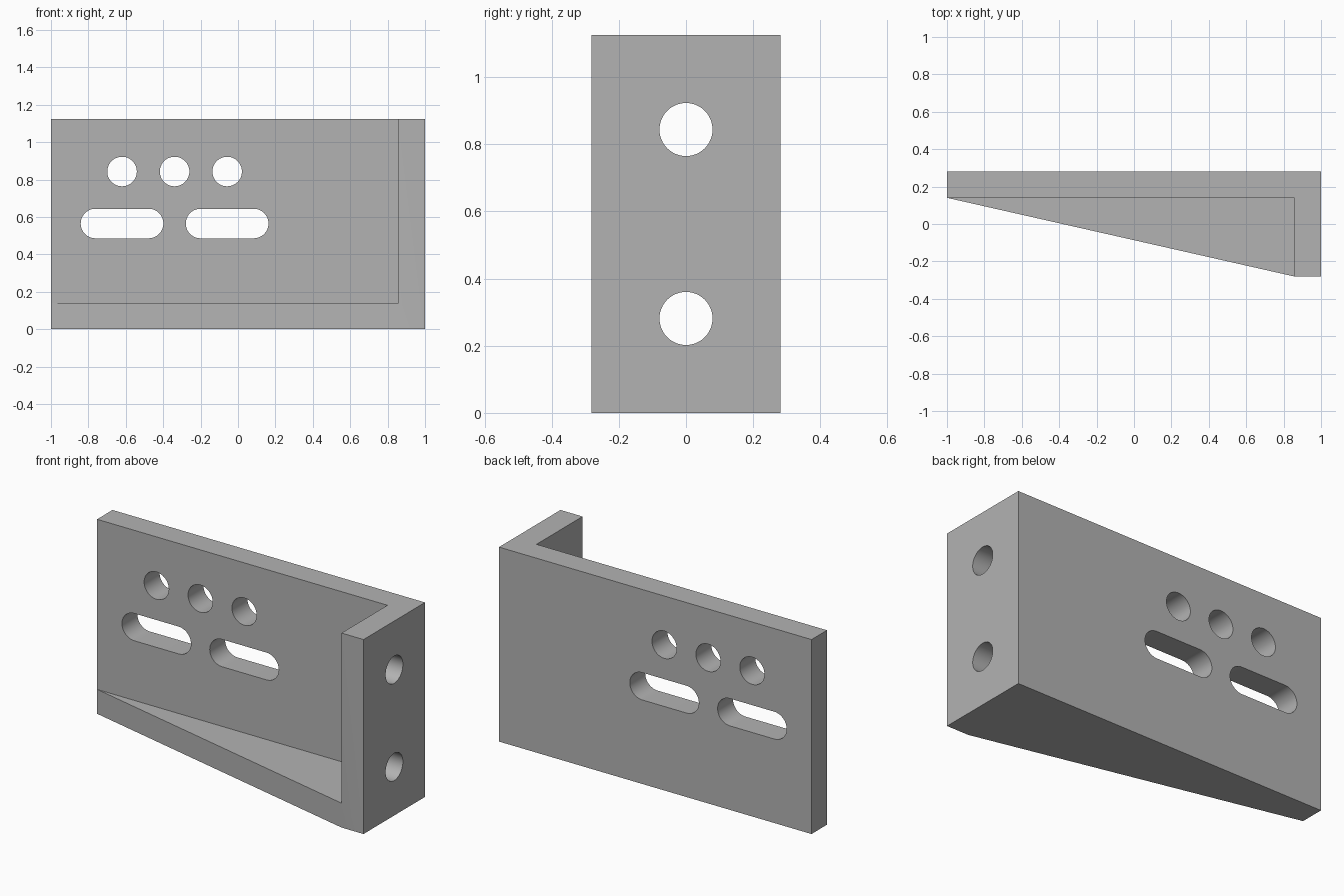
import bpy, bmesh
from math import pi, cos, sin
from mathutils import Vector

cube = bpy.data.objects.get("Cube")
if cube:
    bpy.data.objects.remove(cube, do_unlink=True)

LENGTH, DEPTH, HEIGHT, WALL = 2.0, 0.562, 1.125, 0.141
X, Y = LENGTH / 2, DEPTH / 2
RADIUS = 0.079

steel = bpy.data.materials.new("plain grey")
steel.use_nodes = True
grey = (0.45, 0.45, 0.45, 1)
steel.diffuse_color = grey
steel.node_tree.nodes["Principled BSDF"].inputs["Base Color"].default_value = grey


def prism(name, outline, offset):
    """Extrude a closed outline along an offset vector."""
    bm = bmesh.new()
    face = bm.faces.new([bm.verts.new(p) for p in outline])
    extruded = bmesh.ops.extrude_face_region(bm, geom=[face], use_keep_orig=True)
    top = [v for v in extruded["geom"] if isinstance(v, bmesh.types.BMVert)]
    bmesh.ops.translate(bm, verts=top, vec=Vector(offset))
    bmesh.ops.recalc_face_normals(bm, faces=bm.faces)
    mesh = bpy.data.meshes.new(name)
    bm.to_mesh(mesh)
    bm.free()
    mesh.materials.append(steel)
    obj = bpy.data.objects.new(name, mesh)
    bpy.context.collection.objects.link(obj)
    return obj


def capsule(half_length, steps=24):
    """Outline of a slot; a half length of zero gives a circle."""
    points = []
    for side in (1, -1):
        count = steps + 1 if half_length else steps
        for i in range(count):
            a = -pi / 2 + pi * i / steps
            points.append((side * (half_length + RADIUS * cos(a)), side * RADIUS * sin(a)))
    return points


def cut(body, cutter):
    mod = body.modifiers.new(cutter.name, "BOOLEAN")
    mod.operation, mod.solver, mod.object = "DIFFERENCE", "EXACT", cutter
    bpy.context.view_layer.objects.active = body
    bpy.ops.object.modifier_apply(modifier=mod.name)
    bpy.data.objects.remove(cutter, do_unlink=True)


# Full-height body with a tapered plan
plan = [(-X, Y), (-X, Y - WALL), (X - WALL, -Y), (X, -Y), (X, Y)]
bracket = prism("angle_bracket", [(x, y, 0) for x, y in plan], (0, 0, HEIGHT))

# Pocket leaving the back wall, end plate and tapered floor
inner_x, inner_y = X - WALL, Y - WALL
pocket = [(-X - 0.2, -1), (inner_x, -1), (inner_x, inner_y), (-X - 0.2, inner_y)]
cut(bracket, prism("pocket_cutter", [(x, y, WALL) for x, y in pocket], (0, 0, 2)))

# Round holes and slots through the back wall
wall_openings = [(x, 0.843, 0) for x in (-0.62, -0.339, -0.058)]
wall_openings += [(x, 0.565, 0.142) for x in (-0.62, -0.058)]
for cx, cz, half in wall_openings:
    outline = [(cx + u, 0, cz + v) for u, v in capsule(half)]
    cut(bracket, prism("wall_opening_cutter", outline, (0, 1, 0)))

# Mounting holes through the end plate
for cz in (HEIGHT / 4, HEIGHT * 3 / 4):
    outline = [(0.6, u, cz + v) for u, v in capsule(0)]
    cut(bracket, prism("mounting_hole_cutter", outline, (1, 0, 0)))

# Smooth hole walls, crisp plate edges
bpy.ops.object.select_all(action="DESELECT")
bracket.select_set(True)
bpy.context.view_layer.objects.active = bracket
bpy.ops.object.shade_smooth_by_angle(angle=pi / 6)
